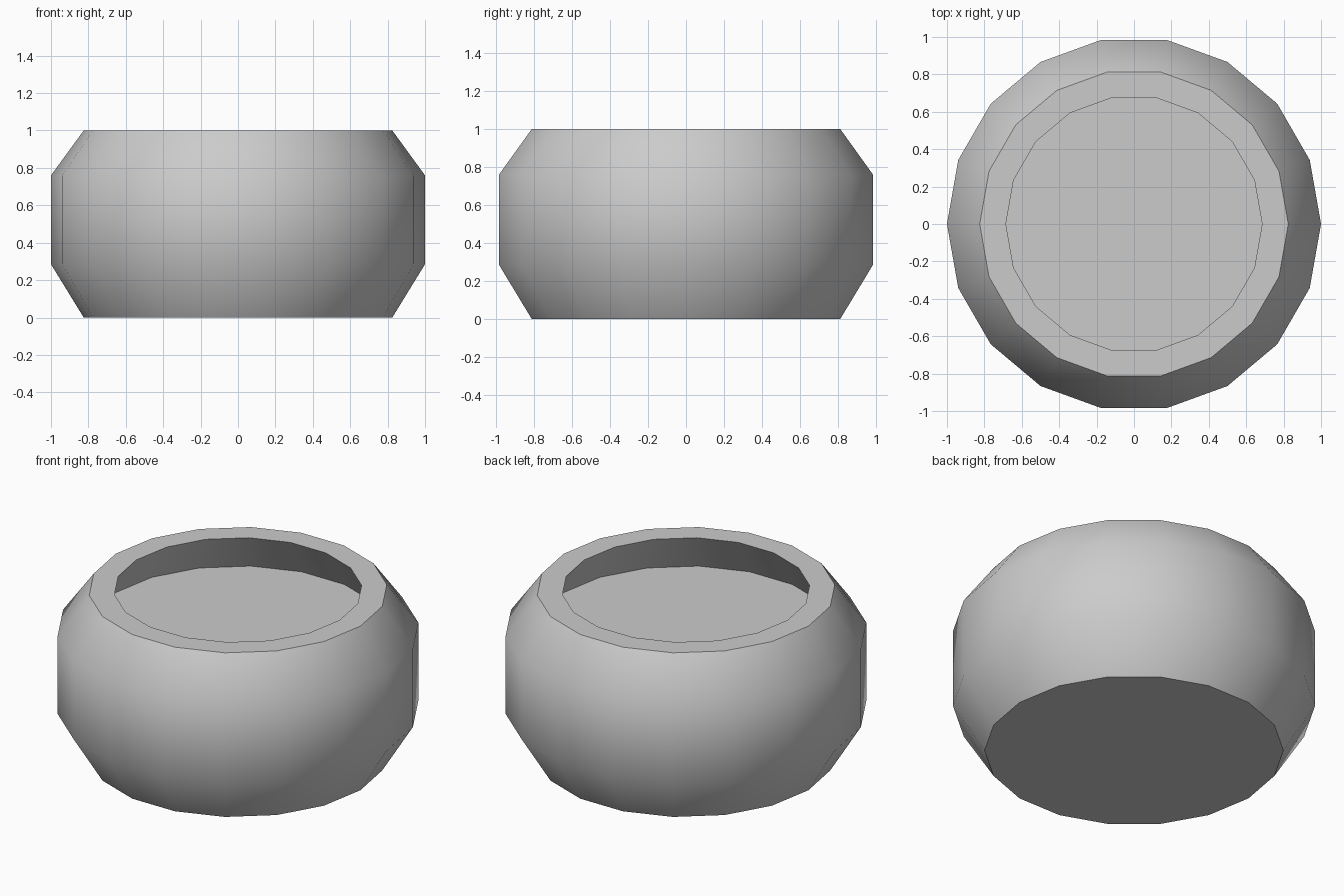
import bpy, bmesh, math

if "Cube" in bpy.data.objects:
    bpy.data.objects.remove(bpy.data.objects["Cube"])

SIDES = 18
# (radius, height) from the base, up the outside, over the rim, down to the inner floor
PROFILE = [(0.825, 0), (1, 0.285), (1, 0.76), (0.825, 1), (0.685, 1), (0.83, 0.76)]

# Squat round bowl with a thick rim and a recessed floor
bm = bmesh.new()
rings = [[bm.verts.new((r * math.cos(2 * math.pi * i / SIDES),
                        r * math.sin(2 * math.pi * i / SIDES), z))
          for i in range(SIDES)] for r, z in PROFILE]
for low, high in zip(rings, rings[1:]):
    for i in range(SIDES):
        j = (i + 1) % SIDES
        bm.faces.new((low[i], low[j], high[j], high[i]))
bm.faces.new(rings[0][::-1])   # underside
bm.faces.new(rings[-1])        # inner floor
bmesh.ops.recalc_face_normals(bm, faces=bm.faces)

mesh = bpy.data.meshes.new("bowl")
bm.to_mesh(mesh)
bm.free()
bowl = bpy.data.objects.new("bowl", mesh)
bpy.context.collection.objects.link(bowl)

# Smooth sides, crisp rim and base edges
bpy.context.view_layer.objects.active = bowl
bowl.select_set(True)
bpy.ops.object.shade_smooth_by_angle(angle=math.radians(45))
